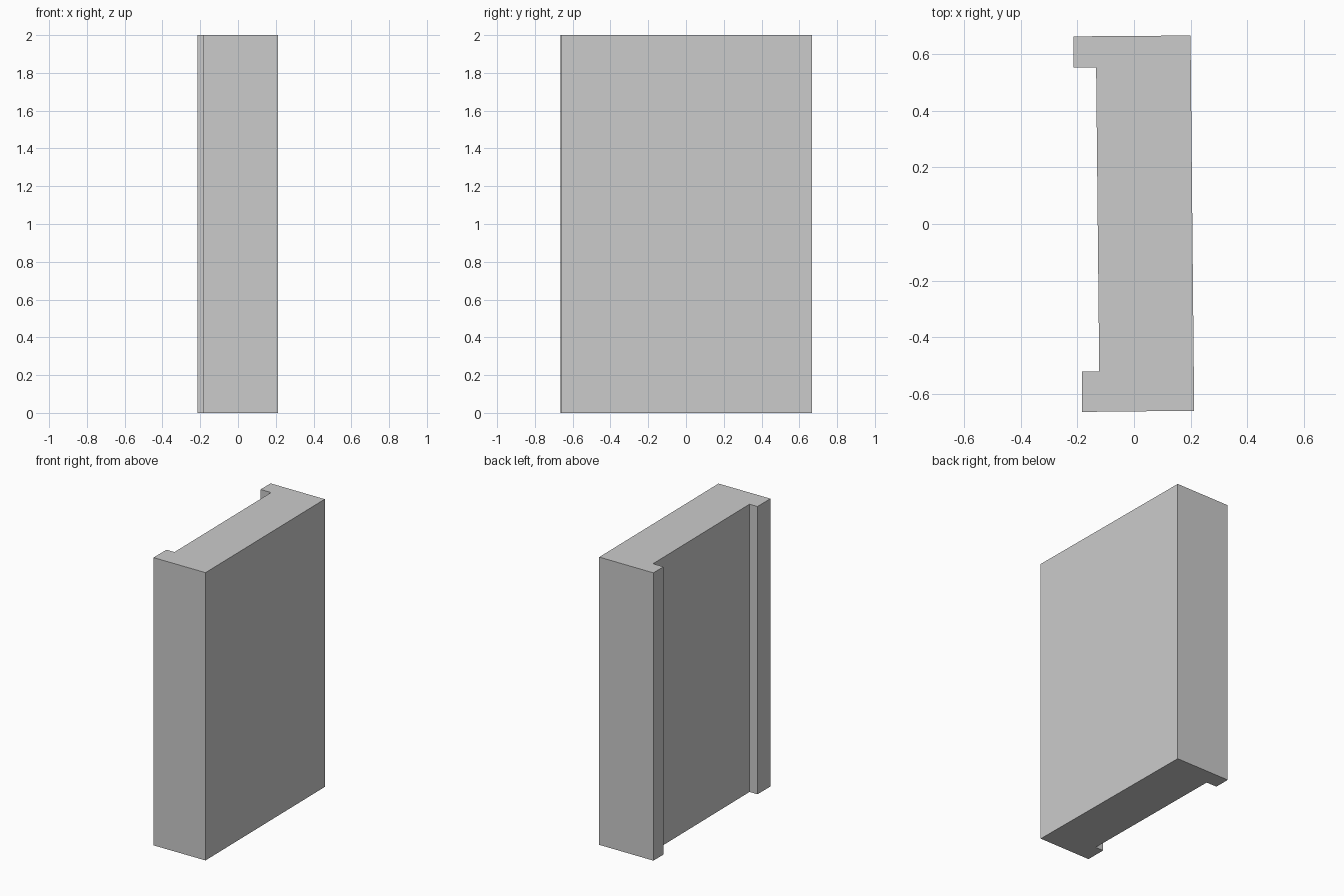
import bpy, bmesh

if "Cube" in bpy.data.objects:
    bpy.data.objects.remove(bpy.data.objects["Cube"])

# Slightly skewed channel-shaped plan outline, counter-clockwise from above
HEIGHT = 2.0
outline = [
    (0.213, -0.661), (0.200, 0.667), (-0.214, 0.664), (-0.214, 0.554),
    (-0.134, 0.553), (-0.123, -0.522), (-0.184, -0.522), (-0.184, -0.665),
]

# Wall panel with two unequal end returns, extruded straight up
bm = bmesh.new()
base = bm.faces.new([bm.verts.new((x, y, 0)) for x, y in outline])
top = bmesh.ops.extrude_face_region(bm, geom=[base], use_keep_orig=True)
top_verts = [g for g in top["geom"] if isinstance(g, bmesh.types.BMVert)]
bmesh.ops.translate(bm, verts=top_verts, vec=(0, 0, HEIGHT))
bmesh.ops.recalc_face_normals(bm, faces=bm.faces[:])

mesh = bpy.data.meshes.new("wall_panel")
bm.to_mesh(mesh)
bm.free()
bpy.context.collection.objects.link(bpy.data.objects.new("wall_panel", mesh))
